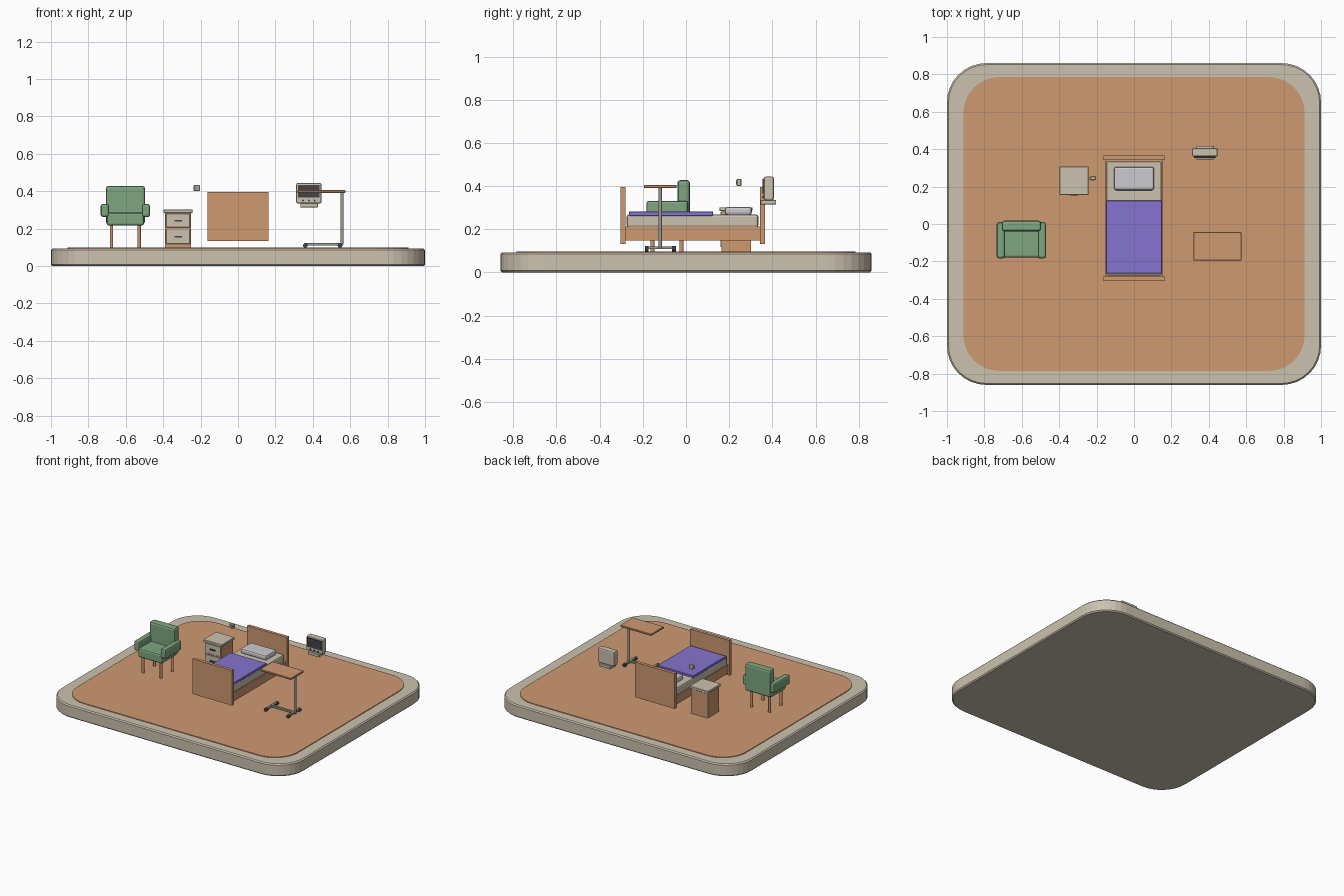
import bpy, bmesh, math
from mathutils import Matrix

if "Cube" in bpy.data.objects:
    bpy.data.objects.remove(bpy.data.objects["Cube"])


def mat(name, r, g, b):
    m = bpy.data.materials.new(name)
    m.diffuse_color = (r, g, b, 1)
    m.use_nodes = True
    m.node_tree.nodes["Principled BSDF"].inputs["Base Color"].default_value = m.diffuse_color
    return m


BEIGE = mat("beige", 0.60, 0.54, 0.43)
WOOD = mat("light wood", 0.62, 0.32, 0.165)
GREEN = mat("green fabric", 0.21, 0.38, 0.215)
PURPLE = mat("purple blanket", 0.235, 0.175, 0.63)
WHITE = mat("pale linen", 0.60, 0.60, 0.63)
DARK = mat("dark plastic", 0.055, 0.06, 0.065)
METAL = mat("grey metal", 0.33, 0.33, 0.29)


def finish(bm, name, m):
    bmesh.ops.recalc_face_normals(bm, faces=bm.faces)
    me = bpy.data.meshes.new(name)
    bm.to_mesh(me)
    bm.free()
    me.materials.append(m)
    ob = bpy.data.objects.new(name, me)
    bpy.context.collection.objects.link(ob)
    return ob


def box(name, m, x, y, z, bevel=0, seg=1, corner=0):
    """Box from (min, max) ranges; optional rounded vertical corners and edge bevel."""
    bm = bmesh.new()
    bmesh.ops.create_cube(bm, size=1)
    for v in bm.verts:
        for i, (a, b) in enumerate((x, y, z)):
            v.co[i] = (a + b) / 2 + v.co[i] * (b - a)
    if corner:
        up = [e for e in bm.edges if abs(e.verts[0].co.z - e.verts[1].co.z) > 1e-4]
        bmesh.ops.bevel(bm, geom=up, offset=corner, segments=8, profile=0.5, affect='EDGES')
    if bevel:
        es = [e for e in bm.edges
              if not corner or abs(e.verts[0].co.z - e.verts[1].co.z) < 1e-4]
        bmesh.ops.bevel(bm, geom=es, offset=bevel, segments=seg, profile=0.5, affect='EDGES')
    return finish(bm, name, m)


def cyl(name, m, c, r, h, axis='Z', sides=12, r2=None):
    """Cylinder centred on c along an axis."""
    bm = bmesh.new()
    bmesh.ops.create_cone(bm, cap_ends=True, segments=sides, radius1=r,
                          radius2=r if r2 is None else r2, depth=h)
    rot = {'Z': Matrix(), 'Y': Matrix.Rotation(math.pi / 2, 4, 'X'),
           'X': Matrix.Rotation(math.pi / 2, 4, 'Y')}[axis]
    bm.transform(Matrix.Translation(c) @ rot)
    return finish(bm, name, m)


F = 0.098  # floor height

# Base slab and floor
box("base_slab", BEIGE, (-1, 1), (-0.86, 0.86), (0, 0.093), 0.008, 1, 0.21)
box("floor", WOOD, (-0.912, 0.912), (-0.785, 0.785), (0.088, F), 0, 1, 0.19)

# Bed
box("headboard", WOOD, (-0.164, 0.164), (0.343, 0.367), (0.133, 0.395))
box("footboard", WOOD, (-0.164, 0.164), (-0.304, -0.281), (0.133, 0.395))
box("bed_frame", WOOD, (-0.152, 0.152), (-0.283, 0.345), (0.148, 0.212))
box("mattress", BEIGE, (-0.148, 0.148), (-0.275, 0.335), (0.21, 0.268), 0.01, 2)
box("blanket", PURPLE, (-0.15, 0.15), (-0.264, 0.126), (0.262, 0.283), 0.003)
box("pillow", WHITE, (-0.107, 0.107), (0.18, 0.305), (0.266, 0.304), 0.012, 2)

# Bedside cabinet
box("cabinet_body", WOOD, (-0.39, -0.25), (0.165, 0.3), (F, 0.285))
box("cabinet_top", BEIGE, (-0.397, -0.243), (0.155, 0.307), (0.284, 0.302), 0.002)
for n, (lo, hi) in (("lower", (0.118, 0.196)), ("upper", (0.206, 0.28))):
    box(n + "_drawer", BEIGE, (-0.384, -0.256), (0.16, 0.17), (lo, hi), 0.002)
    mid = (lo + hi) / 2
    box(n + "_handle", DARK, (-0.34, -0.3), (0.152, 0.161), (mid - 0.004, mid + 0.004))

# Armchair
CX = -0.602
box("seat", GREEN, (CX - 0.1, CX + 0.1), (-0.18, 0.0), (0.216, 0.285), 0.012, 2)
box("chair_back", GREEN, (CX - 0.105, CX + 0.105), (-0.04, 0.018), (0.225, 0.428), 0.014, 2)
for s, n in ((-1, "left"), (1, "right")):
    xs = sorted((CX + s * 0.088, CX + s * 0.132))
    box(n + "_armrest", GREEN, xs, (-0.184, 0.01), (0.262, 0.332), 0.012, 2)
    for y, p in ((-0.155, "front"), (-0.02, "back")):
        cyl(f"{n}_{p}_leg", WOOD, (CX + s * 0.074, y, (F + 0.225) / 2), 0.009, 0.225 - F)

# Overbed table on castors
TY = -0.119
box("table_top", WOOD, (0.317, 0.575), (-0.195, -0.043), (0.391, 0.405), 0.003)
cyl("table_column", METAL, (0.556, TY, 0.254), 0.0085, 0.276)
box("base_bar", METAL, (0.357, 0.562), (TY - 0.008, TY + 0.008), (0.109, 0.122))
for x, n in ((0.36, "inner"), (0.545, "outer")):
    box(n + "_foot_bar", METAL, (x - 0.008, x + 0.008), (-0.19, -0.048), (0.109, 0.121))
    for y, p in ((-0.182, "front"), (-0.056, "back")):
        cyl(f"{n}_{p}_castor", DARK, (x, y, F + 0.012), 0.0125, 0.018, 'Y')

# Wall monitor with screen, knobs and bracket
box("monitor_case", BEIGE, (0.311, 0.447), (0.36, 0.407), (0.334, 0.444), 0.009, 2)
box("monitor_screen", DARK, (0.322, 0.436), (0.354, 0.362), (0.366, 0.434))
box("monitor_bracket", BEIGE, (0.333, 0.428), (0.346, 0.418), (0.314, 0.336), 0.002)
for i in range(3):
    cyl(f"monitor_knob_{i + 1}", DARK, (0.348 + i * 0.031, 0.358, 0.35), 0.005, 0.008, 'Y', 10)

# Call unit beside the bed
box("call_unit", BEIGE, (-0.237, -0.203), (0.235, 0.256), (0.4, 0.434), 0.004)
box("call_button", METAL, (-0.229, -0.211), (0.232, 0.237), (0.408, 0.426))
